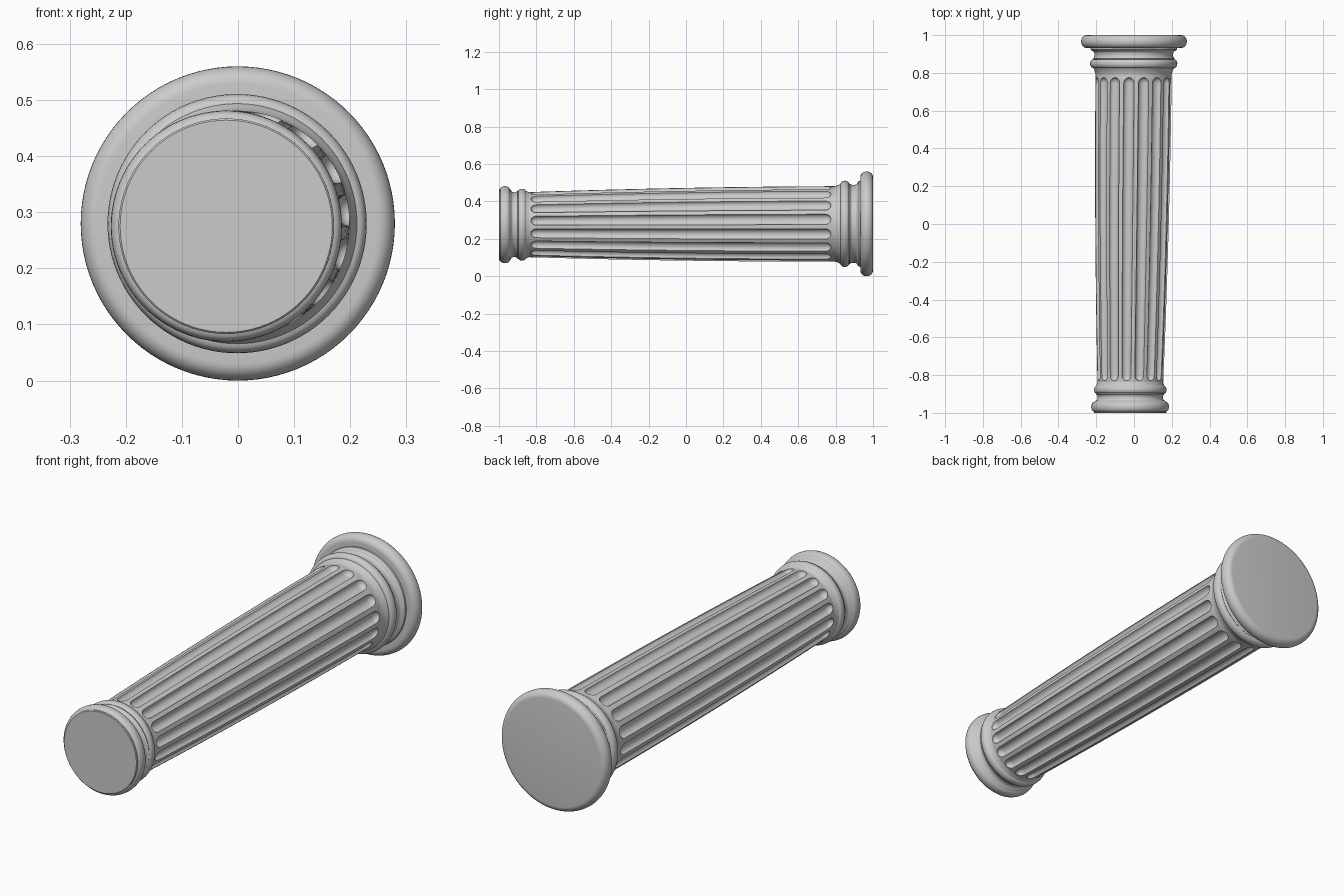
import bpy, bmesh, math

if "Cube" in bpy.data.objects:
    bpy.data.objects.remove(bpy.data.objects["Cube"])

FLUTES = 16
PHASE = math.radians(7)


def centre(y):
    # the axis drifts slightly toward -x at the narrow end
    t = (1 - y) / 2
    return -0.021 * t, 0.28 - 0.005 * t


def point(y, r, a):
    cx, cz = centre(y)
    return (cx + r * math.cos(a), y, cz + r * math.sin(a))


def skin(name, rings, angle, cap_start=False, cap_end=False):
    # bridge closed rings of points into a smooth-shaded object
    bm = bmesh.new()
    loops = [[bm.verts.new(p) for p in ring] for ring in rings]
    n = len(loops[0])
    for a, b in zip(loops, loops[1:]):
        for i in range(n):
            j = (i + 1) % n
            bm.faces.new((a[i], a[j], b[j], b[i]))
    for loop, cap in ((loops[0], cap_start), (loops[-1], cap_end)):
        if cap:
            y = loop[0].co.y
            mid = bm.verts.new(point(y, 0, 0))
            for i in range(n):
                bm.faces.new((loop[i], loop[(i + 1) % n], mid))
    bmesh.ops.recalc_face_normals(bm, faces=bm.faces)
    mesh = bpy.data.meshes.new(name)
    bm.to_mesh(mesh)
    bm.free()
    ob = bpy.data.objects.new(name, mesh)
    bpy.context.collection.objects.link(ob)
    bpy.ops.object.select_all(action='DESELECT')
    ob.select_set(True)
    bpy.context.view_layer.objects.active = ob
    bpy.ops.object.shade_smooth_by_angle(angle=math.radians(angle))
    return ob


def lathe(name, profile, angle, **caps):
    seg = 96
    rings = [[point(y, r, 2 * math.pi * i / seg) for i in range(seg)] for y, r in profile]
    return skin(name, rings, angle, **caps)


def bulge(y0, y1, r, out, steps=8):
    # half-round moulding (negative out gives a hollow)
    return [(y0 + (y1 - y0) * (1 - math.cos(math.pi * k / steps)) / 2,
             r + out * math.sin(math.pi * k / steps)) for k in range(steps + 1)]


def shaft_radius(y):
    return 0.1945 + 0.0165 * y - 0.0095 * y * y


# fluted shaft: each ring follows the flute outline, tapering to round ends
START, END = -0.83, 0.775
HALF = math.pi / FLUTES
rows = [(-0.87, 0), (-0.84, 0)]
LEN = 0.030
ends = [math.sin(math.pi / 2 * k / 7) for k in range(8)]
rows += [(START + LEN * (1 - t), math.sqrt(max(0, 1 - t * t))) for t in reversed(ends)]
rows += [(START + LEN + (END - START - 2 * LEN) * k / 20, 1) for k in range(1, 20)]
rows += [(END - LEN * (1 - t), math.sqrt(max(0, 1 - t * t))) for t in ends]
rows += [(0.79, 0), (0.84, 0)]
rings = []
for y, f in rows:
    R = shaft_radius(y)
    w = 0.71 * HALF * max(f, 0.02)
    ring = []
    for i in range(FLUTES):
        mid = PHASE + 2 * HALF * i
        ring.append(point(y, R, mid - HALF))
        ring.append(point(y, R, mid - (HALF + w) / 2))
        for k in range(11):
            b = math.pi * k / 10
            ring.append(point(y, R - 0.022 * f * math.sin(b), mid - w * math.cos(b)))
    rings.append(ring)
skin("fluted_shaft", rings, 40)

# narrow end mouldings
narrow = [(-1.0, 0.189), (-0.997, 0.192)]
narrow += bulge(-0.993, -0.943, 0.192, 0.014)
narrow += [(-0.938, 0.187)]
narrow += bulge(-0.935, -0.9, 0.184, -0.011)
narrow += bulge(-0.895, -0.858, 0.182, 0.010)
narrow += [(-0.855, 0.180), (-0.845, 0.176), (-0.83, 0.172)]
lathe("narrow_end_moulding", narrow, 40, cap_start=True)

# wide end mouldings
wide = [(0.785, 0.2), (0.80, 0.203), (0.815, 0.208), (0.822, 0.213)]
wide += bulge(0.826, 0.872, 0.214, 0.017)
wide += bulge(0.876, 0.915, 0.217, -0.009)
wide += [(0.918, 0.222), (0.924, 0.229), (0.938, 0.230)]
lathe("wide_end_moulding", wide, 40)

# rounded base disc
disc = [(0.932, 0.215)]
disc += [(0.966 - 0.034 * math.cos(b), 0.250 + 0.030 * math.sin(b))
         for b in (math.pi * k / 14 for k in range(15))]
lathe("base_disc", disc, 60, cap_end=True)
